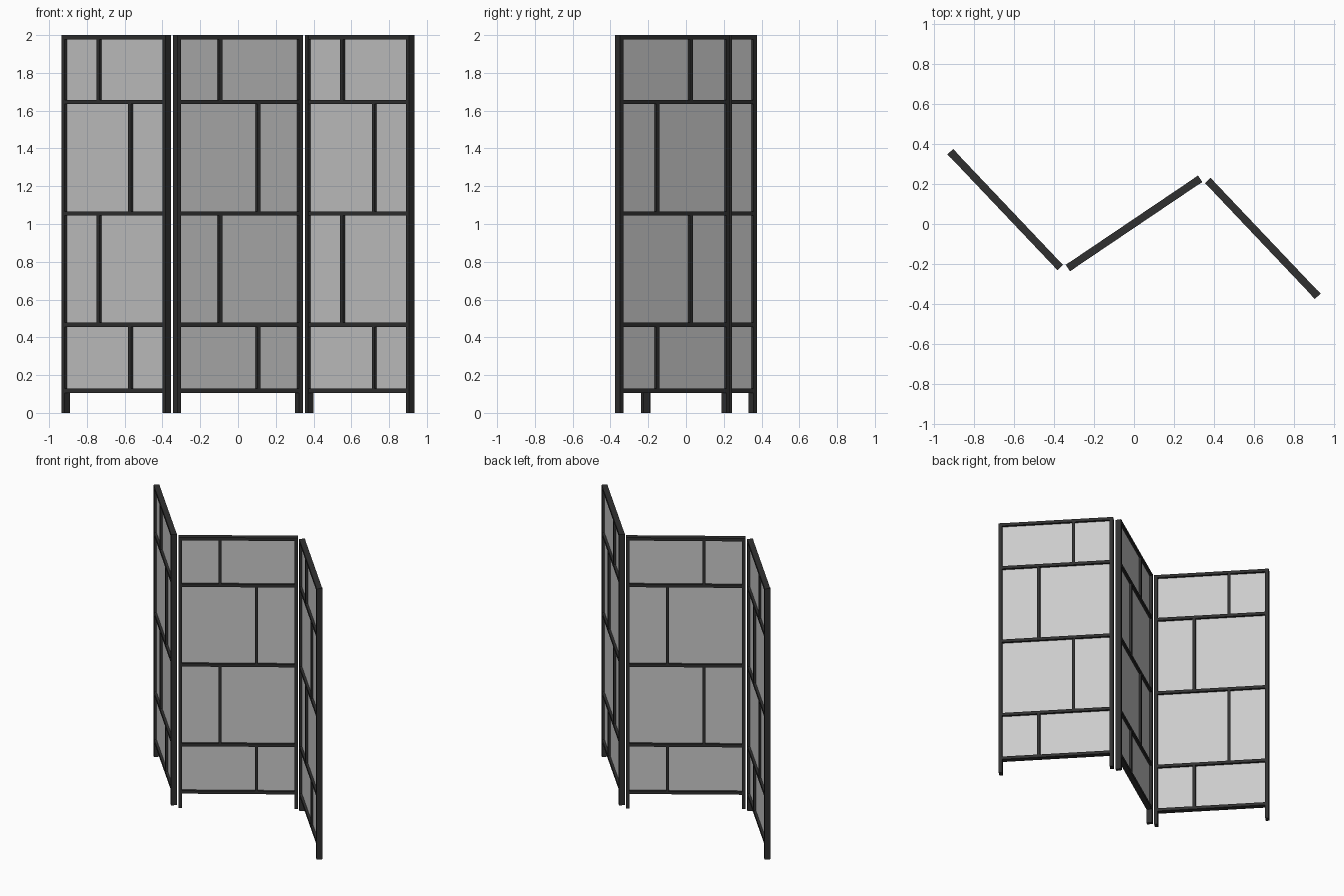
import bpy, bmesh, math
from mathutils import Matrix, Vector

if "Cube" in bpy.data.objects:
    bpy.data.objects.remove(bpy.data.objects["Cube"])

W, D, H = 0.80, 0.04, 2.0      # panel width, depth, height
POST, BAR = 0.024, 0.022       # post and bar widths
RAILS = [0.117, 0.467, 1.056, 1.645, H - BAR / 2]

dark = bpy.data.materials.new("dark_wood")
dark.diffuse_color = (0.03, 0.03, 0.03, 1)
dark.use_nodes = True
dark.node_tree.nodes["Principled BSDF"].inputs["Base Color"].default_value = dark.diffuse_color


def boxes(name, items, place, mat=None):
    """One object made of boxes given as (centre, size)."""
    bm = bmesh.new()
    for centre, size in items:
        m = Matrix.Translation(centre) @ Matrix.Diagonal(Vector(size)).to_4x4()
        bmesh.ops.create_cube(bm, size=1, matrix=m)
    me = bpy.data.meshes.new(name)
    bm.to_mesh(me)
    bm.free()
    if mat:
        me.materials.append(mat)
    ob = bpy.data.objects.new(name, me)
    ob.matrix_world = place
    bpy.context.collection.objects.link(ob)


def screen_panel(side, x, y, angle):
    place = Matrix.Translation((x, y, 0)) @ Matrix.Rotation(math.radians(angle), 4, 'Z')
    inner = W - 2 * POST
    # upright posts that also form the feet
    boxes(side + "_posts", [((s * (W - POST) / 2, 0, H / 2), (POST, D, H)) for s in (-1, 1)],
          place, dark)
    # horizontal rails
    boxes(side + "_rails", [((0, 0, z), (inner, D - 0.002, BAR)) for z in RAILS], place, dark)
    # staggered upright dividers, one per row
    bars = []
    for i, (a, b) in enumerate(zip(RAILS, RAILS[1:])):
        u = 0.122 if i % 2 == 0 else -0.122
        bars.append(((u, 0, (a + b) / 2), (BAR, D - 0.004, b - a - BAR)))
    boxes(side + "_dividers", bars, place, dark)
    # thin infill sheet
    z0, z1 = RAILS[0], RAILS[-1]
    boxes(side + "_infill", [((0, 0, (z0 + z1) / 2), (inner, 0.006, z1 - z0))], place)


screen_panel("left", -0.645, 0.072, -46.5)
screen_panel("middle", 0, 0.003, 34)
screen_panel("right", 0.645, -0.072, -46.5)
